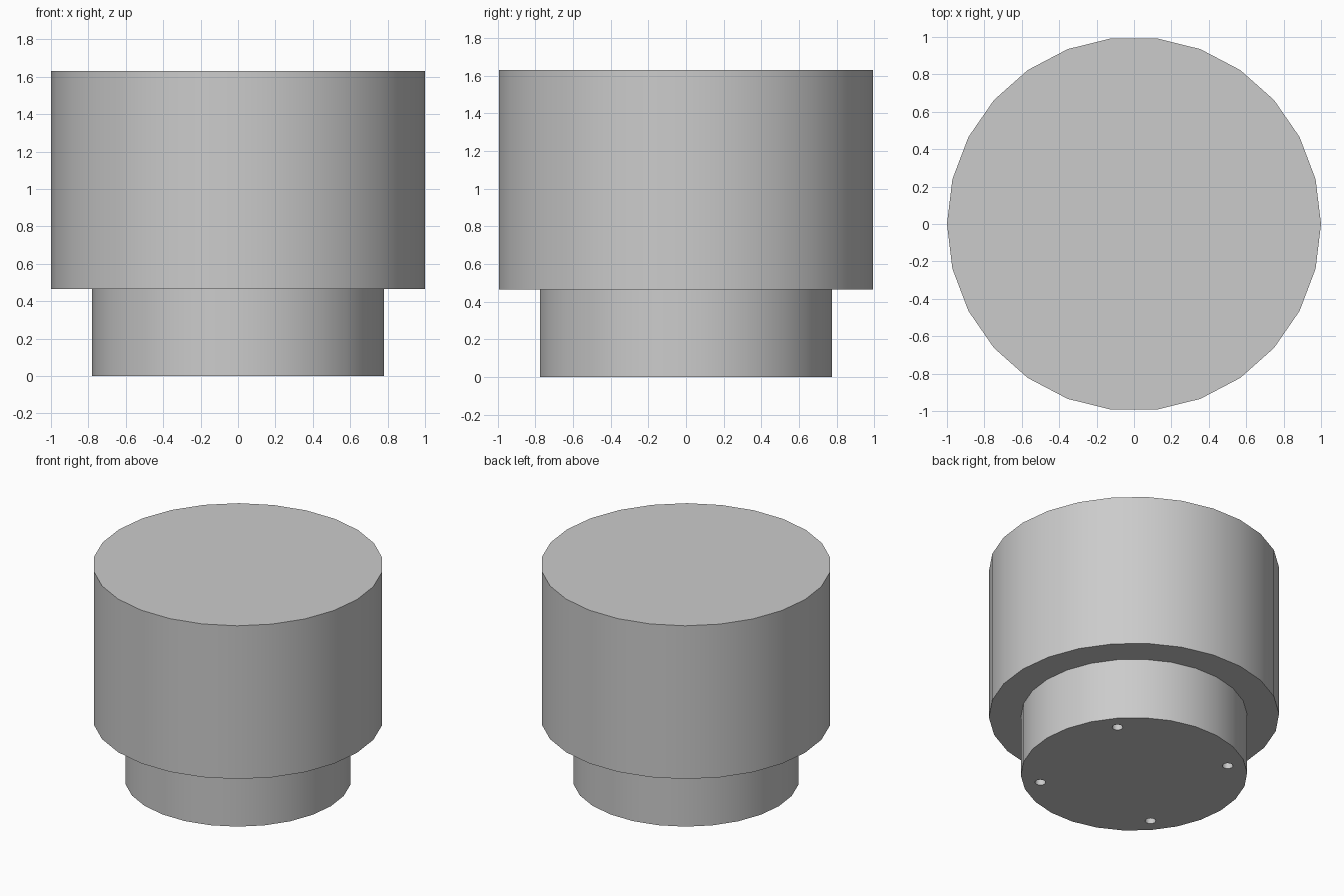
import bpy
import bmesh
import math

if "Cube" in bpy.data.objects:
    bpy.data.objects.remove(bpy.data.objects["Cube"], do_unlink=True)

SIDES = 26
HEAD_RADIUS, BASE_RADIUS = 1.0, 0.78
STEP_Z, TOP_Z = 0.465, 1.63
HOLE_RADIUS, HOLE_DEPTH, HOLE_CIRCLE = 0.037, 0.2, 0.655

grey = bpy.data.materials.new("light_grey")
grey.use_nodes = True
grey.diffuse_color = (0.6, 0.6, 0.6, 1)
grey.node_tree.nodes["Principled BSDF"].inputs["Base Color"].default_value = (0.6, 0.6, 0.6, 1)


def add_object(name, bm):
    bmesh.ops.recalc_face_normals(bm, faces=bm.faces)
    mesh = bpy.data.meshes.new(name)
    bm.to_mesh(mesh)
    bm.free()
    obj = bpy.data.objects.new(name, mesh)
    bpy.context.collection.objects.link(obj)
    mesh.materials.append(grey)
    return obj


def ring(bm, radius, z, sides, centre=(0, 0)):
    return [bm.verts.new((centre[0] + radius * math.cos(math.tau * i / sides),
                          centre[1] + radius * math.sin(math.tau * i / sides), z))
            for i in range(sides)]


def turned(bm, profile, sides, centre=(0, 0)):
    """Closed solid from stacked (radius, z) rings."""
    rings = [ring(bm, r, z, sides, centre) for r, z in profile]
    for low, high in zip(rings, rings[1:]):
        for i in range(sides):
            j = (i + 1) % sides
            bm.faces.new((low[i], low[j], high[j], high[i]))
    bm.faces.new(rings[0][::-1])
    bm.faces.new(rings[-1])


# Stepped body: narrow base under a wide head
bm = bmesh.new()
turned(bm, [(BASE_RADIUS, 0), (BASE_RADIUS, STEP_Z),
            (HEAD_RADIUS, STEP_Z), (HEAD_RADIUS, TOP_Z)], SIDES)
body = add_object("stepped_body", bm)

# Four mounting holes in the underside
bm = bmesh.new()
for k in range(4):
    a = math.radians(40 + 90 * k)
    turned(bm, [(HOLE_RADIUS, -0.1), (HOLE_RADIUS, HOLE_DEPTH)], 16,
           (HOLE_CIRCLE * math.cos(a), HOLE_CIRCLE * math.sin(a)))
cutter = add_object("hole_cutter", bm)
cutter.hide_render = True

holes = body.modifiers.new("mounting_holes", 'BOOLEAN')
holes.operation = 'DIFFERENCE'
holes.solver = 'EXACT'
holes.object = cutter

# Apply the cut, drop the cutter and smooth the round walls
bpy.ops.object.select_all(action='DESELECT')
body.select_set(True)
bpy.context.view_layer.objects.active = body
bpy.ops.object.modifier_apply(modifier=holes.name)
bpy.data.objects.remove(cutter, do_unlink=True)
bpy.ops.object.shade_smooth_by_angle(angle=math.radians(30))
